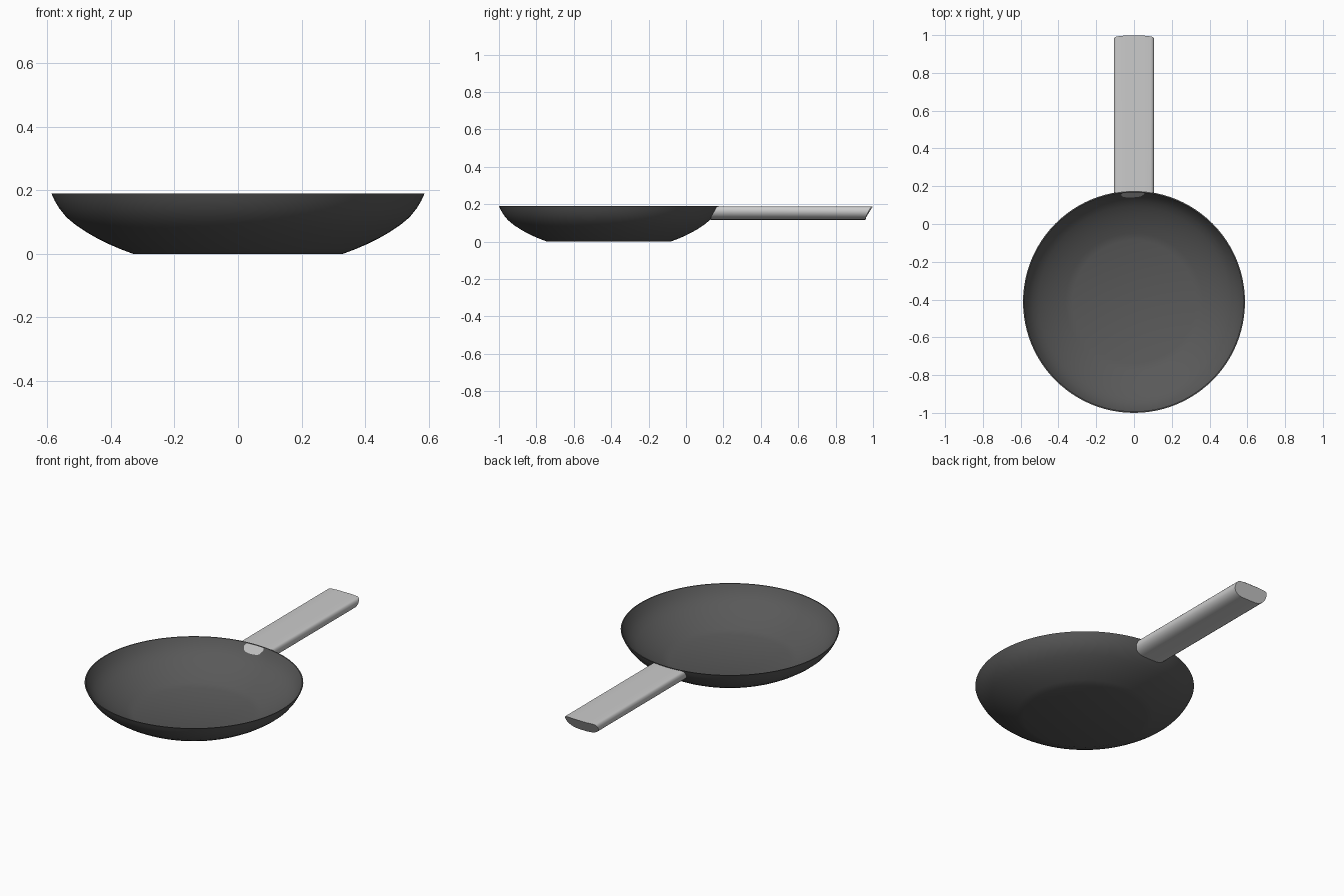
import bpy, bmesh, math

if "Cube" in bpy.data.objects:
    bpy.data.objects.remove(bpy.data.objects["Cube"])

CY, SEG = -0.4125, 96
WALL = [(0.33, 0.0), (0.368, 0.014), (0.405, 0.030), (0.44, 0.047), (0.475, 0.067),
        (0.51, 0.090), (0.54, 0.115), (0.562, 0.142), (0.577, 0.167), (0.5875, 0.19)]


def finish(name, bm, angle):
    bmesh.ops.recalc_face_normals(bm, faces=bm.faces)
    mesh = bpy.data.meshes.new(name)
    bm.to_mesh(mesh)
    bm.free()
    obj = bpy.data.objects.new(name, mesh)
    bpy.context.collection.objects.link(obj)
    bpy.ops.object.select_all(action='DESELECT')
    bpy.context.view_layer.objects.active = obj
    obj.select_set(True)
    bpy.ops.object.shade_smooth_by_angle(angle=math.radians(angle))
    return obj


def loft(bm, rings):
    # Skin closed rings of points and cap both ends
    rows = [[bm.verts.new(p) for p in ring] for ring in rings]
    n = len(rows[0])
    for a, b in zip(rows, rows[1:]):
        for i in range(n):
            bm.faces.new((a[i], a[(i + 1) % n], b[(i + 1) % n], b[i]))
    bm.faces.new(rows[0])
    bm.faces.new(rows[-1])


# Pan bowl: thin wall, outer profile up and inner profile back down
inner = [(r - 0.004, z + 0.006) for r, z in WALL[:-1]] + [(WALL[-1][0] - 0.006, 0.19)]
bm = bmesh.new()
loft(bm, [[(r * math.cos(2 * math.pi * i / SEG), CY + r * math.sin(2 * math.pi * i / SEG), z)
           for i in range(SEG)] for r, z in WALL + inner[::-1]])
pan = finish("pan_bowl", bm, 40)
mat = bpy.data.materials.new("dark_coating")
mat.diffuse_color = (0.1, 0.1, 0.1, 1)
mat.use_nodes = True
mat.node_tree.nodes["Principled BSDF"].inputs["Base Color"].default_value = mat.diffuse_color
pan.data.materials.append(mat)

# Handle: flat-topped section with rounded belly, both ends follow the pan wall
half = [(0.088, 0.187), (0.097, 0.185), (0.103, 0.179), (0.1065, 0.169), (0.107, 0.158),
        (0.103, 0.146), (0.095, 0.135), (0.082, 0.126), (0.065, 0.119), (0.045, 0.116), (0.02, 0.115)]
section = [(0.045, 0.187)] + half
section += [(-x, z) for x, z in section[::-1]]


def end_ring(offset):
    return [(x, offset + (z - 0.187) * 0.55 - x * x / 1.17, z) for x, z in section]


bm = bmesh.new()
loft(bm, [end_ring(0.172), end_ring(1.0)])
finish("handle", bm, 40)
